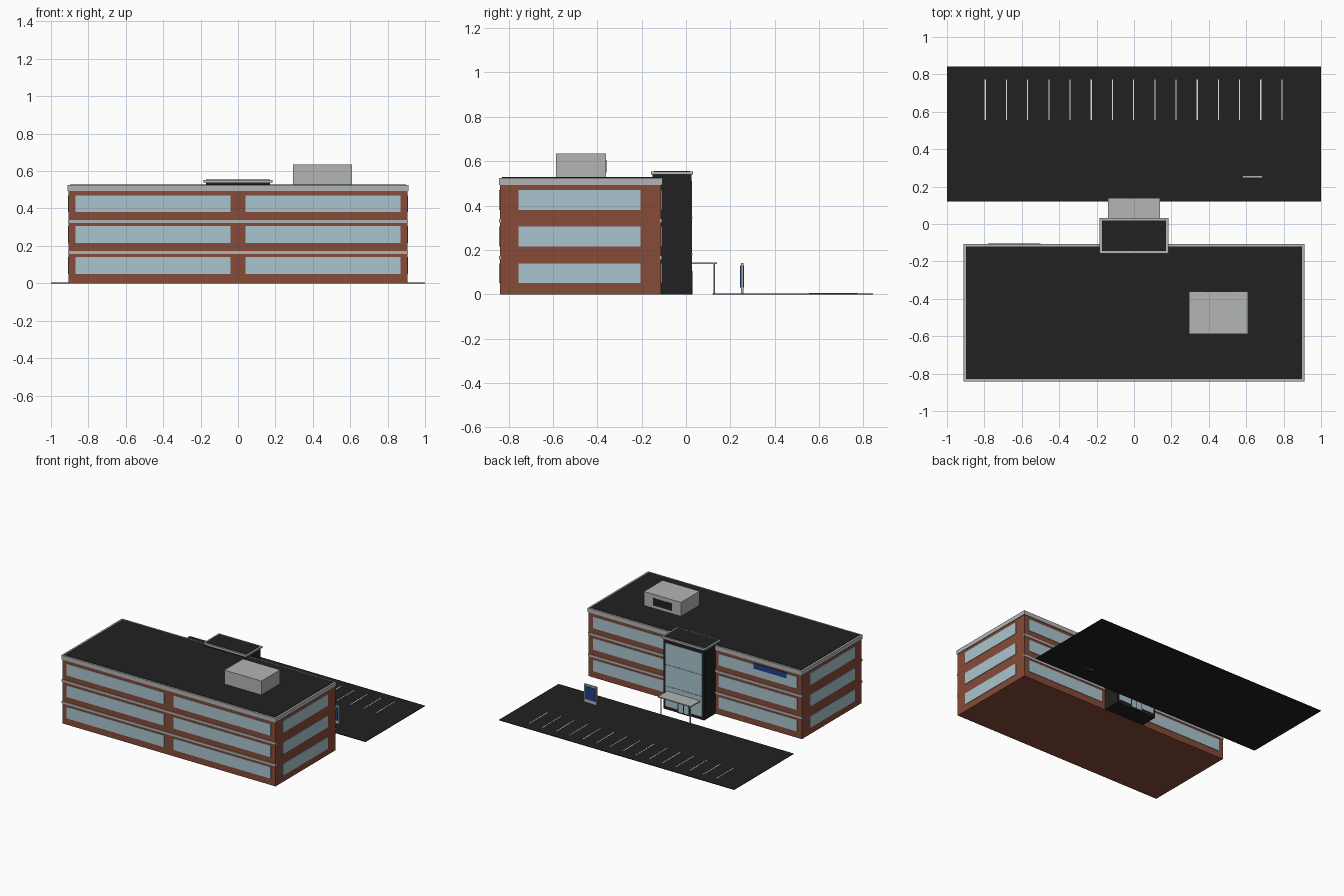
import bpy

cube = bpy.data.objects.get("Cube")
if cube:
    bpy.data.objects.remove(cube, do_unlink=True)


def material(name, r, g, b):
    m = bpy.data.materials.new(name)
    m.use_nodes = True
    m.diffuse_color = (r, g, b, 1)
    bsdf = m.node_tree.nodes["Principled BSDF"]
    bsdf.inputs["Base Color"].default_value = (r, g, b, 1)
    bsdf.inputs["Roughness"].default_value = 0.8
    return m


brick = material("red brick", 0.24, 0.07, 0.04)
glass = material("pale blue glass", 0.40, 0.56, 0.62)
trim = material("light grey trim", 0.45, 0.46, 0.46)
dark = material("charcoal", 0.015, 0.015, 0.015)
paint = material("line paint", 0.75, 0.75, 0.75)
blue = material("sign blue", 0.015, 0.05, 0.25)
mullion = material("frame grey blue", 0.16, 0.24, 0.28)


def box(name, x, y, z, mat):
    """Axis-aligned box from (min, max) pairs."""
    bpy.ops.mesh.primitive_cube_add(size=1, location=[sum(p) / 2 for p in (x, y, z)])
    ob = bpy.context.object
    ob.name = name
    ob.scale = [p[1] - p[0] for p in (x, y, z)]
    bpy.ops.object.transform_apply(location=False, rotation=False, scale=True)
    ob.data.materials.append(mat)
    return ob


def span(centre, half):
    return (centre - half, centre + half)


# Main block and roof
WX, FRONT, BACK = 0.906, -0.838, -0.113
PLATE = 0.004
box("main_block", span(0, WX), (FRONT, BACK), (0, 0.5), brick)
box("roof_coping", span(0, 0.912), (-0.843, -0.107), (0.493, 0.525), trim)
box("roof_surface", span(0, 0.897), (-0.829, -0.121), (0.515, 0.528), dark)

# Window ribbons on every storey
for floor in range(3):
    z = span(0.095 + 0.165 * floor, 0.045)
    for side, s in (("left", 1), ("right", -1)):
        front_x = sorted((s * 0.04, s * 0.868))
        back_x = sorted((s * 0.2, s * 0.868))
        end_x = sorted((s * (WX - PLATE), s * (WX + PLATE)))
        box(f"front_window_{side}", front_x, span(FRONT, PLATE), z, glass)
        box(f"back_window_{side}", back_x, span(BACK, PLATE), z, glass)
        box(f"end_window_{side}", end_x, (-0.755, -0.205), z, glass)

# Floor bands on the long faces
for z in (0.164, 0.331):
    for name, y in (("front_band", FRONT), ("back_band", BACK)):
        box(name, span(0, 0.909), span(y, 0.005), span(z, 0.008), trim)

# Entrance tower
TOWER_Y = 0.025
box("entrance_tower", span(0, 0.172), (-0.15, TOWER_Y), (0, 0.542), dark)
box("tower_coping", span(0, 0.185), (-0.157, 0.031), (0.54, 0.553), trim)
box("tower_roof", span(0, 0.172), (-0.144, 0.018), (0.545, 0.556), dark)
box("tower_glass", span(0, 0.156), span(TOWER_Y, 0.003), (0.025, 0.51), glass)
for z in (0.18, 0.345):
    box("tower_mullion", span(0, 0.156), span(TOWER_Y, 0.004), span(z, 0.003), mullion)
box("entrance_door", span(0, 0.05), span(TOWER_Y, 0.004), (0, 0.105), dark)
for x in (-0.024, 0.024):
    box("door_glass", span(x, 0.02), span(TOWER_Y, 0.005), (0.01, 0.097), glass)

# Entrance canopy on two posts
box("canopy", span(0, 0.14), (0.02, 0.14), (0.136, 0.144), trim)
for x in (-0.125, 0.125):
    bpy.ops.mesh.primitive_cylinder_add(vertices=10, radius=0.004, depth=0.138,
                                        location=(x, 0.127, 0.069))
    post = bpy.context.object
    post.name = "canopy_post"
    post.data.materials.append(trim)
    bpy.ops.object.shade_smooth_by_angle()

# Rooftop plant unit with vent
box("roof_unit", (0.295, 0.61), (-0.587, -0.361), (0.52, 0.635), trim)
box("roof_unit_vent", (0.37, 0.53), span(-0.361, 0.003), (0.55, 0.605), dark)

# Blank wall sign
box("wall_sign", (-0.78, -0.5), (BACK, BACK + 0.009), (0.437, 0.478), blue)

# Parking area with bay lines
box("parking_surface", (-1, 1), (0.12, 0.843), (0, 0.004), dark)
for i in range(15):
    x = -0.795 + i * 0.1133
    box("bay_line", span(x, 0.003), (0.555, 0.772), (0.003, 0.005), paint)

# Free-standing sign by the parking area
box("sign_slab", span(0.633, 0.053), (0.247, 0.259), (0, 0.142), trim)
box("sign_panel", span(0.633, 0.044), (0.243, 0.262), (0.03, 0.13), blue)
